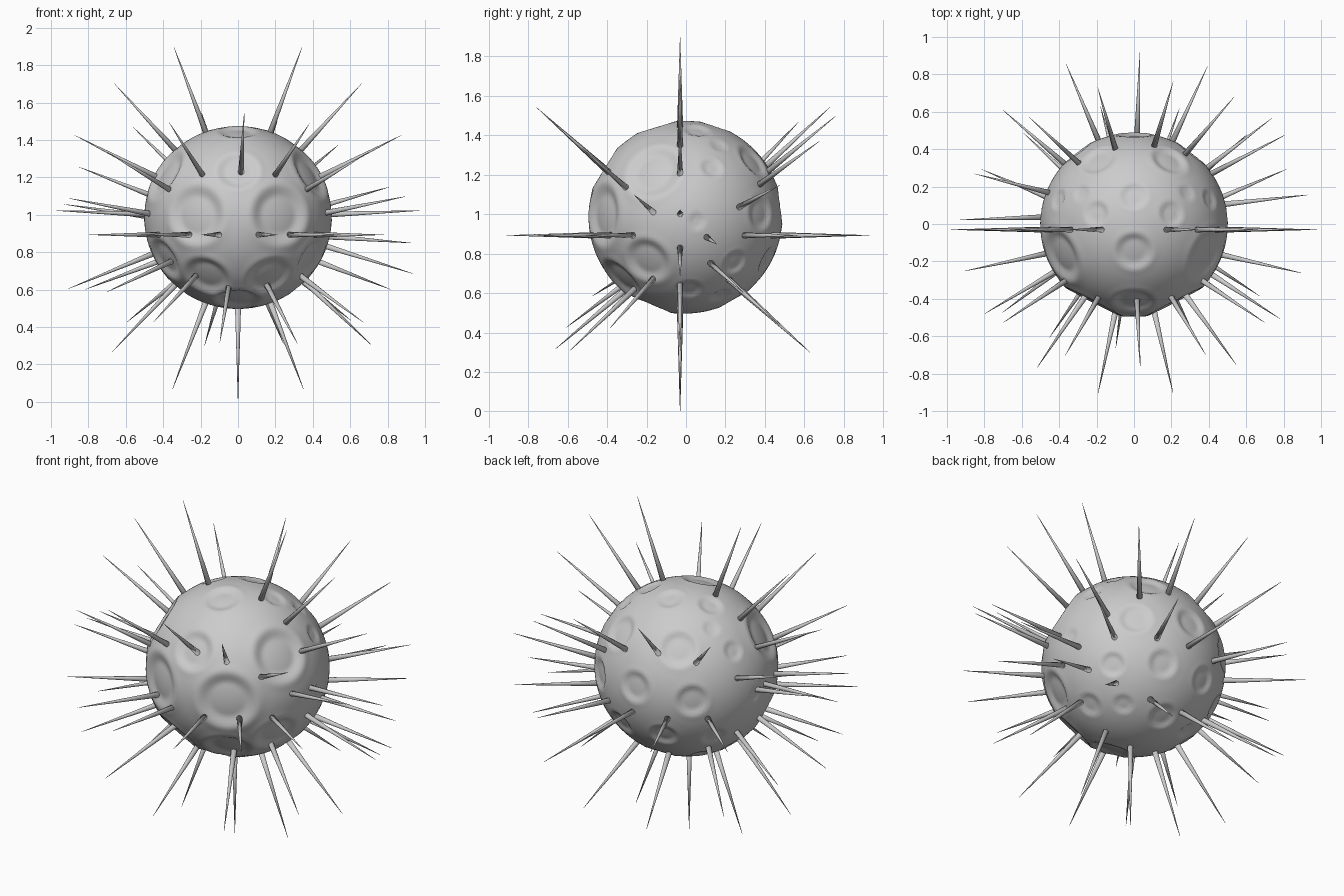
import bpy, bmesh, math
from mathutils import Vector

if "Cube" in bpy.data.objects:
    bpy.data.objects.remove(bpy.data.objects["Cube"])

C = Vector((0, -0.003, 0.985))   # body centre
R = 0.501
SQUASH = Vector((1, 0.98, 0.975))

# Craters: position relative to body centre (x mirrored when non-zero), radius
half = [
    ((0.225, -0.43, 0.015), 0.145), ((0.17, -0.34, -0.33), 0.115),
    ((0.40, -0.17, 0.245), 0.135), ((0.40, -0.20, -0.23), 0.11),
    ((0.0, -0.40, 0.245), 0.10), ((0.0, -0.145, 0.47), 0.09),
    ((0.0, -0.20, -0.46), 0.11), ((0.0, 0.155, 0.47), 0.065),
    ((0.20, 0.06, 0.45), 0.06), ((0.19, 0.35, 0.29), 0.09),
    ((0.28, 0.17, 0.37), 0.04), ((0.41, 0.14, 0.26), 0.05),
    ((0.30, 0.38, 0.02), 0.08), ((0.35, 0.25, -0.23), 0.06),
    ((0.49, 0.06, -0.02), 0.04), ((0.0, 0.48, 0.06), 0.08),
    ((0.14, 0.42, -0.22), 0.07), ((0.32, 0.02, -0.37), 0.06),
    ((0.22, 0.18, -0.40), 0.05), ((0.0, 0.25, -0.43), 0.07),
]
craters = []
for p, r in half:
    craters.append((Vector(p).normalized() * R, r))
    if p[0]:
        craters.append((Vector((-p[0], p[1], p[2])).normalized() * R, r))


def smooth(a, b, t):
    t = max(0.0, min(1.0, (t - a) / (b - a)))
    return t * t * (3 - 2 * t)


def dent(d, r):
    """Flat floor, sloped wall and a faint raised rim."""
    t = d / r
    floor = -0.2 * r * (1 - smooth(0.7, 1.2, t))
    rim = 0.025 * r * math.exp(-((t - 1.25) / 0.18) ** 2)
    return floor + rim


def finish(bm, name):
    me = bpy.data.meshes.new(name)
    bm.to_mesh(me)
    bm.free()
    for f in me.polygons:
        f.use_smooth = True
    ob = bpy.data.objects.new(name, me)
    bpy.context.collection.objects.link(ob)
    return ob


# Cratered body
bm = bmesh.new()
bmesh.ops.create_icosphere(bm, subdivisions=6, radius=R)
for v in bm.verts:
    p = v.co.copy()
    h = 0.0
    for c, r in craters:
        d = (p - c).length
        if d < 1.8 * r:
            h += dent(d, r)
    v.co = p.normalized() * (R + max(h, -0.032)) * SQUASH + C
finish(bm, "cratered_body")

# Spike rings: name, centre, two axes, tip radius, angles in degrees
X = (1, 0, 0)
rings = [
    ("upright_spikes", (0, -0.03, 0.98), X, (0, 0, 1), 0.98,
     [2.5, 27, 47.5, 69.5, 110.5, 132.5, 153, 177.5, 202.5, 226.7, 249, 270, 291, 316.5, 342.5]),
    ("level_spikes", (0, 0, 0.893), X, (0, 1, 0), 0.93,
     [37.5, 65, 88, 113, 139, 211, 236, 258, 283, 306, 327]),
    ("front_tilted_spikes", (0, -0.058, 0.915), X, (0, -0.745, 0.667), 0.94,
     [17, 42, 66, 88, 113, 138, 164, 210, 231, 259, 285, 310, 330]),
    ("back_tilted_spikes", (0, 0.052, 0.92), (1, 0.085, -0.1), (0, 0.755, 0.656), 0.94,
     [2, 30, 55, 77, 102, 127, 156, 176, 221, 241, 264, 290, 316]),
]
for name, centre, axis1, axis2, rad, angles in rings:
    bm = bmesh.new()
    o = Vector(centre)
    u, e = Vector(axis1).normalized(), Vector(axis2).normalized()
    for a in angles:
        a = math.radians(a)
        d = u * math.cos(a) + e * math.sin(a)
        base, tip = o + d * 0.44, o + d * rad
        m = d.to_track_quat('Z', 'Y').to_matrix().to_4x4()
        m.translation = (base + tip) / 2
        bmesh.ops.create_cone(bm, cap_ends=True, segments=12, radius1=0.017,
                              radius2=0.0008, depth=rad - 0.44, matrix=m)
    finish(bm, name)
